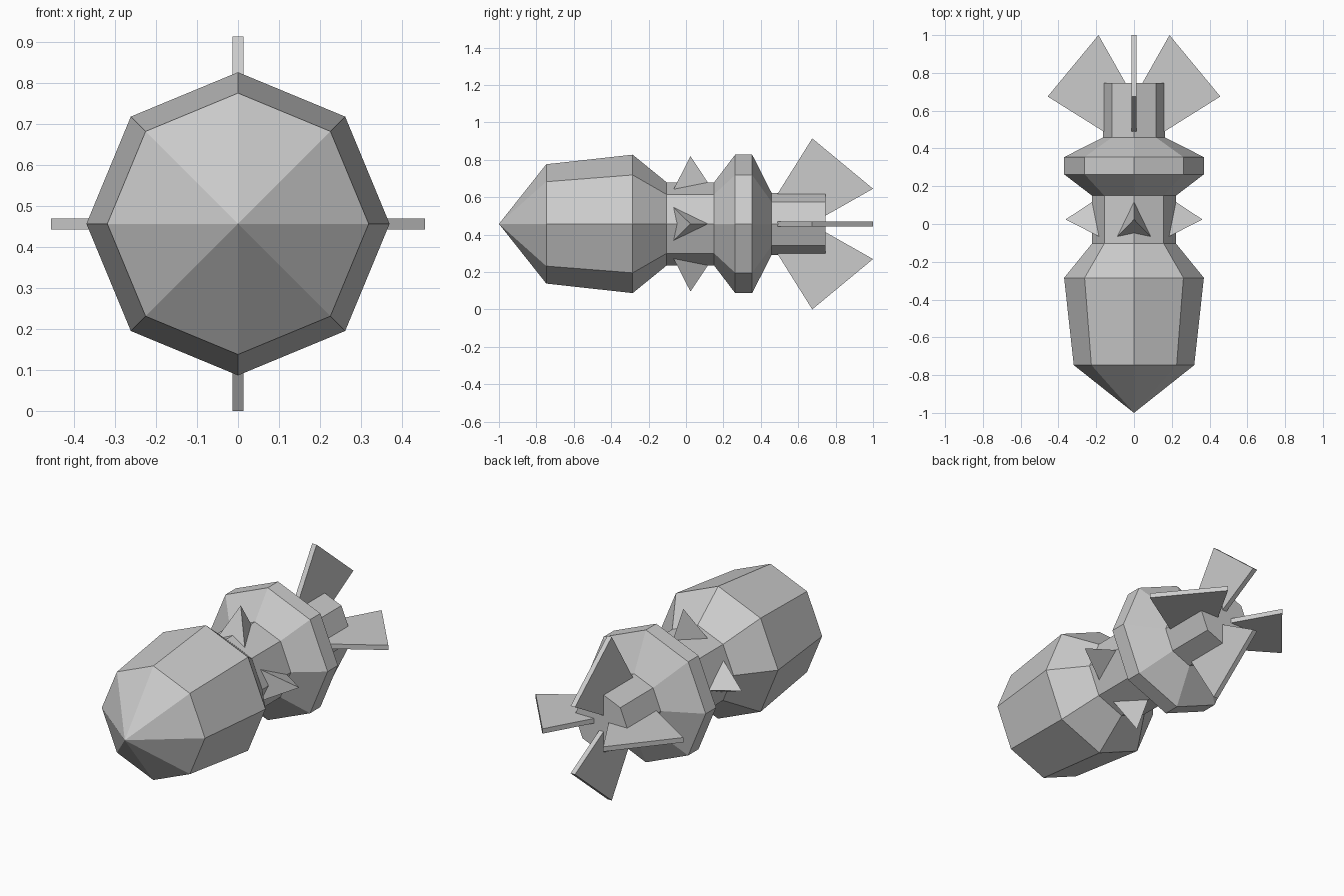
import bpy, bmesh, math
from mathutils import Matrix, Vector

if "Cube" in bpy.data.objects:
    bpy.data.objects.remove(bpy.data.objects["Cube"])

AXIS_Z = 0.457
grey = bpy.data.materials.new("plain grey")
grey.diffuse_color = (0.6, 0.6, 0.6, 1)
grey.use_nodes = True
grey.node_tree.nodes["Principled BSDF"].inputs["Base Color"].default_value = grey.diffuse_color


def finish(bm, name):
    """Turn a bmesh, built around the y axis, into a flat-shaded object."""
    bmesh.ops.recalc_face_normals(bm, faces=bm.faces)
    mesh = bpy.data.meshes.new(name)
    bm.to_mesh(mesh)
    bm.free()
    mesh.materials.append(grey)
    obj = bpy.data.objects.new(name, mesh)
    obj.location.z = AXIS_Z
    bpy.context.collection.objects.link(obj)
    return obj


def lathe(name, profile, sides=8):
    """Octagonal body from (y, radius) points; radius 0 makes a point."""
    bm = bmesh.new()
    rings = []
    for y, r in profile:
        if r == 0:
            rings.append([bm.verts.new((0, y, 0))] * sides)
        else:
            angles = [math.tau * i / sides for i in range(sides)]
            rings.append([bm.verts.new((r * math.cos(a), y, r * math.sin(a))) for a in angles])
    for a, b in zip(rings, rings[1:]):
        for i in range(sides):
            j = (i + 1) % sides
            loop = list(dict.fromkeys((a[i], a[j], b[j], b[i])))
            bm.faces.new(loop)
    for ring in (rings[0], rings[-1]):
        if len(set(ring)) == sides:
            bm.faces.new(ring)
    return finish(bm, name)


def spin_copies(name, build):
    """Four copies of an upright part, turned round the y axis."""
    for k, side in enumerate(("top", "right", "bottom", "left")):
        bm = bmesh.new()
        build(bm)
        bm.transform(Matrix.Rotation(k * math.pi / 2, 4, 'Y'))
        finish(bm, f"{name}_{side}")


def tail_fin(bm):
    # kite-shaped plate, its root buried in the tail
    outline = [(0.675, 0.457), (1.0, 0.188), (0.742, 0.042), (0.47, 0.13)]
    face = bm.faces.new([bm.verts.new((-0.0135, y, r)) for y, r in outline])
    new = bmesh.ops.extrude_face_region(bm, geom=[face])["geom"]
    bmesh.ops.translate(bm, vec=Vector((0.027, 0, 0)),
                        verts=[v for v in new if isinstance(v, bmesh.types.BMVert)])


def neck_spike(bm):
    # three-sided spike on the neck
    tip = bm.verts.new((0, 0.024, 0.362))
    base = [bm.verts.new(p) for p in ((-0.09, -0.068, 0.182), (0.09, -0.068, 0.182), (0, 0.143, 0.182))]
    bm.faces.new(base)
    for i in range(3):
        bm.faces.new((base[i], base[(i + 1) % 3], tip))


# Pointed body, neck, collar and tail in one stepped profile
lathe("body", [(-1.0, 0), (-0.747, 0.319), (-0.285, 0.37), (-0.103, 0.222),
               (0.15, 0.222), (0.263, 0.37), (0.354, 0.37), (0.458, 0.165),
               (0.747, 0.165)])
spin_copies("neck_spike", neck_spike)
spin_copies("tail_fin", tail_fin)
